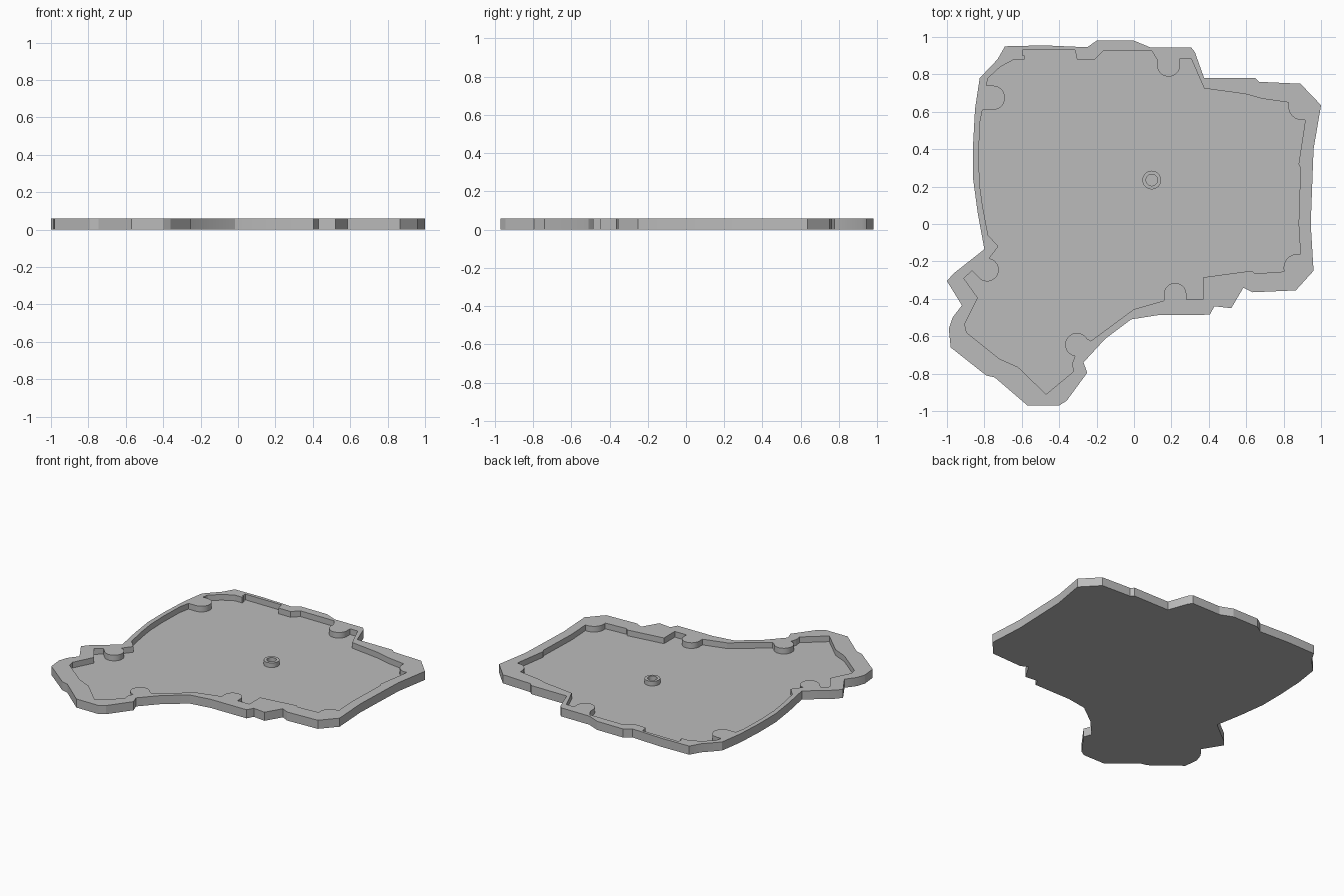
import bpy, bmesh
from math import sin, cos, radians

default_cube = bpy.data.objects.get("Cube")
if default_cube:
    bpy.data.objects.remove(default_cube, do_unlink=True)

grey = bpy.data.materials.new("plain grey")
grey.use_nodes = True
grey.diffuse_color = (.5, .5, .5, 1)
grey.node_tree.nodes["Principled BSDF"].inputs["Base Color"].default_value = (.5, .5, .5, 1)


def arc(x, y, radius, start, end, steps=14):
    """Points of a counterclockwise arc, angles in degrees."""
    angles = [radians(start + (end - start) * i / steps) for i in range(steps + 1)]
    return [(x + radius * cos(a), y + radius * sin(a)) for a in angles]


def recessed_prism(name, outer, inner, bottom, floor, top):
    """Solid with the outer outline and an open pocket with the inner outline."""
    bm = bmesh.new()

    def loop(points, z):
        return [bm.verts.new((x, y, z)) for x, y in points]

    def wall(low, high):
        for i in range(len(low)):
            bm.faces.new((low[i - 1], low[i], high[i], high[i - 1]))

    base, rim = loop(outer, bottom), loop(outer, top)
    pocket, lip = loop(inner, floor), loop(inner, top)
    bm.faces.new(base)
    bm.faces.new(pocket)
    wall(base, rim)
    wall(pocket, lip)

    # Flat rim between the two outlines
    rim_edges = [bm.edges.get((ring[i - 1], ring[i]))
                 for ring in (rim, lip) for i in range(len(ring))]
    bmesh.ops.triangle_fill(bm, use_beauty=True, edges=rim_edges, normal=(0, 0, 1))
    bmesh.ops.recalc_face_normals(bm, faces=bm.faces[:])

    mesh = bpy.data.meshes.new(name)
    bm.to_mesh(mesh)
    bm.free()
    mesh.materials.append(grey)
    part = bpy.data.objects.new(name, mesh)
    bpy.context.collection.objects.link(part)

    # Round walls smooth, corners sharp
    bpy.ops.object.select_all(action='DESELECT')
    part.select_set(True)
    bpy.context.view_layer.objects.active = part
    bpy.ops.object.shade_smooth_by_angle(angle=radians(20))
    return part


# Outer outline, clockwise from the back left corner
outer_outline = [
    (-.69, .95), (-.48, .955), (-.25, .945), (-.2, .98), (0, .98), (.085, .945),
    (.305, .945), (.325, .92), (.375, .78), (.65, .78), (.67, .76), (.89, .75),
    (1, .635), (.96, .4), (.945, 0), (.96, -.25), (.865, -.355), (.635, -.365),
    (.585, -.34), (.52, -.45), (.43, -.44), (.405, -.485), (.13, -.487),
    (-.015, -.51), (-.155, -.615), (-.27, -.74), (-.25, -.795), (-.36, -.945),
    (-.4, -.97), (-.57, -.97), (-.745, -.82), (-.79, -.81), (-.98, -.66),
    (-.99, -.56), (-.97, -.5), (-.92, -.435), (-1, -.305), (-.965, -.265),
    (-.8, -.135), (-.835, .055), (-.86, .24), (-.86, .43), (-.85, .615),
    (-.825, .78), (-.73, .88),
]

# Pocket outline, clockwise, with rounded tabs reaching in from the rim
back_edge = [
    (-.79, .74), (-.78, .78), (-.715, .84), (-.64, .88), (-.585, .88), (-.585, .9),
    (-.595, .9), (-.595, .93), (-.315, .93), (-.305, .88), (-.21, .88),
    (-.165, .925), (.095, .925), (.123, .88),
]
back_right_edge = [(.247, .885), (.305, .885), (.375, .725), (.595, .695), (.685, .67)]
right_edge = [(.915, .55), (.88, .32), (.89, .3), (.88, 0), (.89, -.165)]
front_right_edge = [(.645, -.265), (.63, -.25), (.37, -.285), (.37, -.405), (.28, -.405)]
front_edge = [(.16, -.41), (0, -.455), (-.23, -.625)]
front_left_edge = [
    (-.33, -.745), (-.325, -.79), (-.47, -.91), (-.62, -.765), (-.72, -.72),
    (-.895, -.58), (-.905, -.535), (-.835, -.395), (-.91, -.29), (-.865, -.25),
]
left_edge = [
    (-.725, -.12), (-.78, -.06), (-.81, .1), (-.825, .21), (-.83, .35),
    (-.825, .535), (-.81, .61),
]
pocket_outline = (
    arc(-.755, .675, .065, -90, 90) + back_edge
    + arc(.185, .85, .062, 180, 360) + back_right_edge
    + arc(.9, .63, .075, 165, 280) + right_edge
    + arc(.875, -.235, .075, 75, 195) + front_right_edge
    + arc(.22, -.375, .06, 0, 180) + front_edge
    + arc(-.305, -.645, .063, 30, 260) + front_left_edge
    + arc(-.785, -.245, .062, 215, 440) + left_edge
)

# Tray with raised rim
recessed_prism("tray", outer_outline, pocket_outline, 0, .02, .06)

# Hollow post standing on the tray floor
post_outer = arc(.095, .235, .05, 0, 345, 23)
post_inner = arc(.095, .235, .031, 0, 345, 23)
recessed_prism("center_post", post_outer, post_inner, .015, .022, .052)
